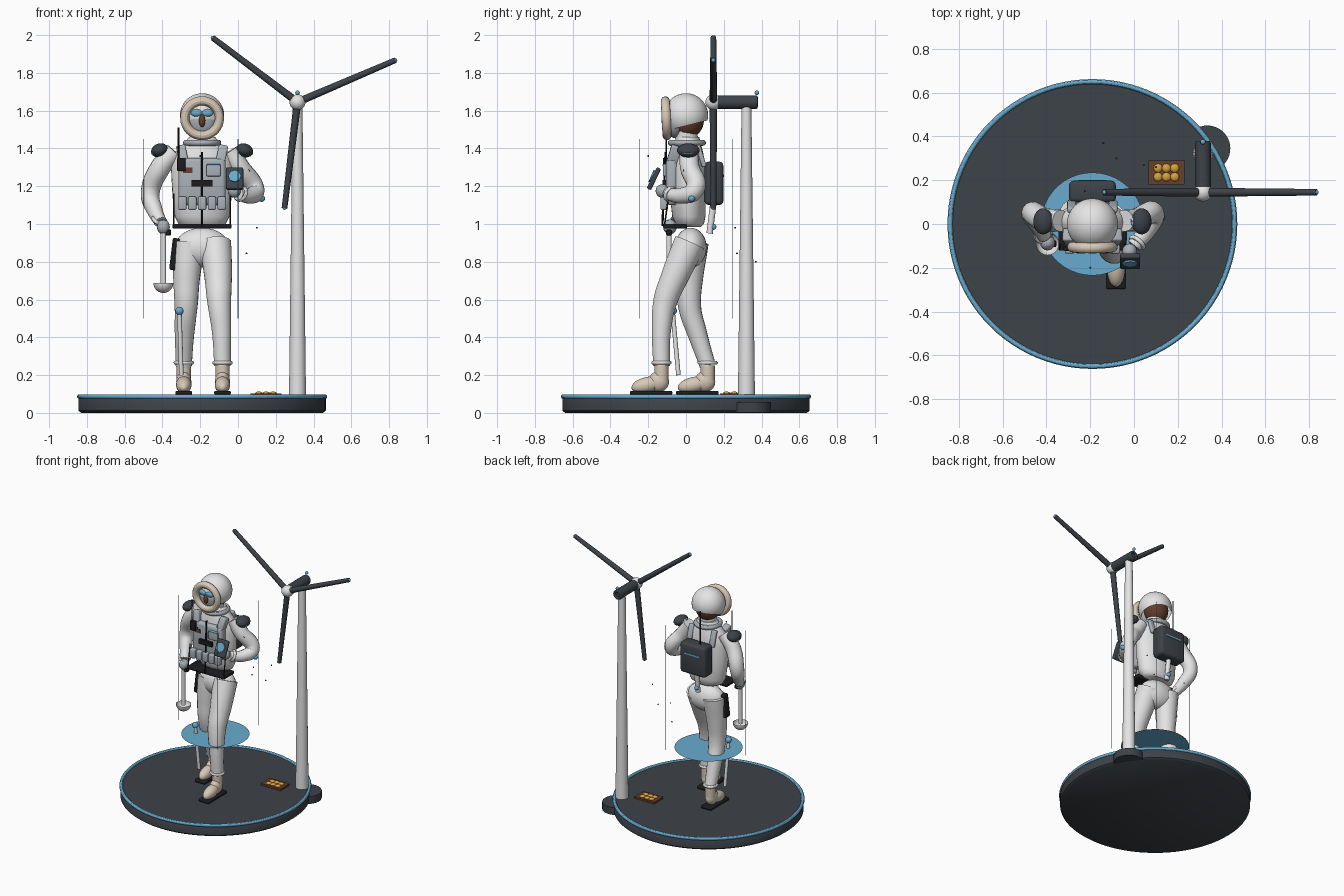
import bpy, bmesh, math
from mathutils import Vector, Matrix

if "Cube" in bpy.data.objects:
    bpy.data.objects.remove(bpy.data.objects["Cube"], do_unlink=True)

def material(name, r, g, b):
    m = bpy.data.materials.new(name)
    m.use_nodes = True
    m.diffuse_color = (r, g, b, 1)
    m.node_tree.nodes["Principled BSDF"].inputs["Base Color"].default_value = (r, g, b, 1)
    return m

WHITE = material("suit white", .78, .78, .78)
GREY = material("vest grey", .40, .44, .48)
DARK = material("charcoal", .048, .056, .066)
BLACK = material("black", .012, .012, .014)
BLUE = material("sky blue", .14, .41, .62)
BEIGE = material("beige", .68, .58, .47)
BROWN = material("brown", .13, .05, .025)
GOLD = material("gold", .66, .36, .05)

CX = -.19  # centre line of the figure and base

def finish(bm, name, mat, smooth=True):
    bmesh.ops.recalc_face_normals(bm, faces=bm.faces)
    me = bpy.data.meshes.new(name)
    bm.to_mesh(me)
    bm.free()
    ob = bpy.data.objects.new(name, me)
    bpy.context.collection.objects.link(ob)
    me.materials.append(mat)
    if smooth:
        bpy.ops.object.select_all(action='DESELECT')
        ob.select_set(True)
        bpy.context.view_layer.objects.active = ob
        bpy.ops.object.shade_smooth_by_angle(angle=math.radians(40))
    return ob

def box(name, mat, loc, size, tilt=(0, 0, 0), bevel=0):
    bm = bmesh.new()
    bmesh.ops.create_cube(bm, size=1, matrix=Matrix.Diagonal((*size, 1)))
    if bevel:
        bmesh.ops.bevel(bm, geom=bm.edges[:], offset=bevel, segments=3, affect='EDGES', profile=.5)
    ob = finish(bm, name, mat, bool(bevel))
    ob.location, ob.rotation_euler = loc, tilt
    return ob

def ball(name, mat, loc, r, seg=24, cut=None, tilt=(0, 0, 0)):
    r = (r, r, r) if isinstance(r, float) else r
    bm = bmesh.new()
    bmesh.ops.create_uvsphere(bm, u_segments=seg, v_segments=seg * 2 // 3, radius=1,
                              matrix=Matrix.Diagonal((*r, 1)))
    if cut:  # keep the part below the plane
        bmesh.ops.bisect_plane(bm, geom=bm.verts[:] + bm.edges[:] + bm.faces[:],
                               plane_co=cut[0], plane_no=cut[1], clear_outer=True)
    ob = finish(bm, name, mat)
    ob.location, ob.rotation_euler = loc, tilt
    return ob

def bar(name, mat, a, b, r1, r2=None, seg=16):
    a, b = Vector(a), Vector(b)
    bm = bmesh.new()
    bmesh.ops.create_cone(bm, cap_ends=True, segments=seg, radius1=r1,
                          radius2=r1 if r2 is None else r2, depth=(b - a).length)
    rot = (b - a).to_track_quat('Z', 'Y').to_matrix().to_4x4()
    bmesh.ops.transform(bm, matrix=Matrix.Translation((a + b) / 2) @ rot, verts=bm.verts)
    return finish(bm, name, mat)

def tube(name, mat, points):
    # Smooth tube through (x, y, z, radius) points
    cu = bpy.data.curves.new(name, 'CURVE')
    cu.dimensions, cu.bevel_depth, cu.bevel_resolution = '3D', 1, 6
    cu.use_fill_caps = True
    sp = cu.splines.new('BEZIER')
    sp.bezier_points.add(len(points) - 1)
    sp.radius_interpolation = 'CARDINAL'
    for bp, p in zip(sp.bezier_points, points):
        bp.co, bp.radius = p[:3], p[3]
        bp.handle_left_type = bp.handle_right_type = 'AUTO'
    tmp = bpy.data.objects.new(name + "_path", cu)
    bpy.context.collection.objects.link(tmp)
    bpy.context.view_layer.update()
    me = tmp.evaluated_get(bpy.context.evaluated_depsgraph_get()).to_mesh()
    bm = bmesh.new()
    bm.from_mesh(me)
    bpy.data.objects.remove(tmp, do_unlink=True)
    return finish(bm, name, mat)

def loft(name, mat, sections, n=32):
    # Stack of ellipses (z, half width, half depth, y)
    bm = bmesh.new()
    rings = [[bm.verts.new((CX + rx * math.cos(math.tau * i / n), cy + ry * math.sin(math.tau * i / n), z))
              for i in range(n)] for z, rx, ry, cy in sections]
    for lo, hi in zip(rings, rings[1:]):
        for i in range(n):
            bm.faces.new((lo[i], lo[(i + 1) % n], hi[(i + 1) % n], hi[i]))
    bm.faces.new(rings[0])
    bm.faces.new(rings[-1])
    return finish(bm, name, mat)

def ring(name, mat, loc, major, minor, tilt=(0, 0, 0), seg=32):
    bpy.ops.mesh.primitive_torus_add(location=loc, rotation=tilt, major_radius=major, minor_radius=minor,
                                     major_segments=seg, minor_segments=12)
    ob = bpy.context.object
    ob.name = name
    ob.data.materials.append(mat)
    bpy.ops.object.shade_smooth_by_angle()
    return ob

# Base
loft("base", DARK, [(0, .64, .64, 0), (.012, .655, .655, 0), (.075, .655, .655, 0), (.088, .645, .645, 0)], 96)
ring("base_rim", BLUE, (CX, 0, .086), .65, .012, seg=96)
bar("tower_foot", DARK, (.335, .345, .002), (.335, .345, .058), .105, seg=40)

# Wind turbine
HUB = Vector((.315, .145, 1.645))
bar("tower", WHITE, (.315, .32, .085), (.315, .32, 1.63), .045, .026, 28)
bar("nacelle", DARK, (.315, .17, 1.645), (.315, .37, 1.645), .036, seg=24)
ring("nacelle_edge", DARK, (.315, .37, 1.645), .026, .01, (math.pi / 2, 0, 0))
ball("beacon", BLUE, (.315, .375, 1.695), .012, 12)
ball("hub", WHITE, HUB, .042)
for i, deg in enumerate((23.2, 142.8, 263)):
    d = Vector((math.cos(math.radians(deg)), 0, math.sin(math.radians(deg))))
    bar(f"blade_{i}", DARK, HUB + d * .03, HUB + d * .565, .02, .015)
    ball(f"blade_tip_{i}", BLUE, HUB + d * .563, .011, 12)

# Sample tray
box("sample_tray", BROWN, (.148, .235, .094), (.165, .11, .016))
for i in range(6):
    ball(f"sample_{i}", GOLD, (.11 + i % 3 * .038, .215 + i // 3 * .04, .101), (.021, .021, .012), 12)

# Floating disc, light posts and dust
bm = bmesh.new()
bmesh.ops.create_circle(bm, cap_ends=True, segments=64, radius=.235)
finish(bm, "scan_disc", BLUE, False).location = (CX, 0, .48)
for i, (x, y) in enumerate(((-.5, 0), (0, -.245), (0, .245))):
    bar(f"light_post_{i}", BLUE, (x, y, .5), (x, y, 1.45), .0018, seg=6)
for i, p in enumerate(((.1, .26, .98), (.045, .27, .845), (-.14, .37, .8), (-.08, .3, .9), (-.2, -.2, 1.36))):
    ball(f"dust_{i}", DARK, p, .005, 8)

# Legs and boots: left leg forward, right leg behind
LEGS = {"left": [(-.12, .02, .9, .085), (-.105, -.06, .72, .074), (-.1, -.11, .59, .064),
                 (-.088, -.13, .44, .052), (-.082, -.13, .25, .045)],
        "right": [(-.26, .035, .9, .085), (-.272, .02, .72, .072), (-.275, .02, .56, .061),
                  (-.283, .06, .42, .052), (-.287, .115, .25, .043)]}
for side, path in LEGS.items():
    x, y = path[-1][:2]
    tube(side + "_leg", WHITE, path)
    ring(side + "_cuff", WHITE, (x, y, .266), .044, .01)
    bar(side + "_ankle", BEIGE, (x, y, .17), (x, y, .25), .038)
    ball(side + "_boot_heel", BEIGE, (x, y - .015, .165), (.04, .055, .055))
    ball(side + "_boot_toe", BEIGE, (x, y - .075, .148), (.041, .085, .042), tilt=(.22, 0, 0))
    box(side + "_sole", BLACK, (x, y - .055, .106), (.088, .225, .022), bevel=.008)

# Pelvis and torso
ball("pelvis", WHITE, (CX, .025, .875), (.145, .085, .105))
loft("torso", WHITE, [(.985, .1, .06, .02), (1.0, .125, .075, .02), (1.04, .145, .088, .015),
                      (1.15, .157, .095, .01), (1.3, .165, .09, .01), (1.37, .15, .083, .01),
                      (1.42, .1, .07, .01), (1.46, .07, .06, .01)])
ring("collar", GREY, (CX, .005, 1.43), .085, .016)

# Vest, belt and chest gear
box("vest", GREY, (CX, -.075, 1.225), (.25, .06, .25), bevel=.02)
for s in (-1, 1):
    box(f"shoulder_strap_{s}", GREY, (CX + s * .105, -.06, 1.37), (.05, .06, .09), (-.3, s * .2, 0), .01)
    box(f"back_strap_{s}", GREY, (CX + s * .095, .08, 1.36), (.04, .025, .12), (.3, 0, 0), .008)
    bar(f"side_cord_{s}", BLACK, (CX + s * .15, -.115, .985), (CX + s * .15, -.09, 1.16), .004, seg=8)
for i in range(5):
    box(f"pouch_{i}", GREY, (CX - .104 + i * .052, -.115, 1.11), (.044, .04, .07), bevel=.008)
bar("chest_zip", BLACK, (CX, -.125, .99), (CX, -.108, 1.38), .006, seg=8)
box("chest_clip", BLACK, (CX, -.112, 1.215), (.11, .025, .034))
box("chest_patch", BROWN, (-.265, -.107, 1.285), (.05, .008, .028))
box("chest_display", GREY, (-.13, -.11, 1.285), (.075, .025, .065), bevel=.006)
box("chest_display_screen", BLUE, (-.13, -.122, 1.312), (.07, .006, .008))
box("radio", BLACK, (-.3, -.105, 1.315), (.045, .035, .07), bevel=.005)
bar("radio_aerial", BLACK, (-.315, -.105, 1.34), (-.315, -.105, 1.51), .004, seg=8)
box("belt", BLACK, (CX, -.058, .988), (.312, .125, .024), bevel=.006)
box("holster", BLACK, (-.335, .01, .84), (.04, .055, .17), (0, .12, 0), .01)

# Arms
tube("right_arm", WHITE, [(-.335, .015, 1.385, .05), (-.41, .02, 1.3, .054), (-.465, .05, 1.16, .05),
                          (-.44, 0, 1.07, .042), (-.41, -.055, 1.01, .034)])
tube("left_arm", WHITE, [(-.045, .015, 1.385, .05), (.01, .02, 1.3, .052), (.09, .045, 1.18, .05),
                         (.065, -.02, 1.15, .042), (0, -.1, 1.16, .034)])
ring("right_wrist", WHITE, (-.415, -.05, 1.02), .035, .01, (.5, .4, 0))
ring("left_wrist", WHITE, (.015, -.085, 1.16), .035, .01, (1.2, 0, -.7))
ball("right_hand", GREY, (-.395, -.085, .985), (.034, .036, .04), 16)
ball("left_hand", GREY, (-.02, -.125, 1.175), (.034, .036, .036), 16)
ball("elbow_light", BLUE, (.125, .03, 1.135), .018, 12)
for side, s in (("left", 1), ("right", -1)):
    ball(side + "_shoulder_pad", DARK, (CX + s * .225, .012, 1.39), (.046, .06, .036), tilt=(0, s * .35, 0))
    ring(side + "_shoulder_trim", BLUE, (CX + s * .222, .012, 1.388), .047, .004, (0, s * .35, 0))
box("arm_badge", BLACK, (.05, .012, 1.295), (.008, .05, .04), (0, -.55, 0))

# Hand-held tablet and scoop
box("tablet", DARK, (-.018, -.17, 1.24), (.092, .025, .125), (-.45, 0, 0), .008)
bar("tablet_screen", BLUE, (-.018, -.178, 1.252), (-.018, -.185, 1.255), .034, seg=8)
bar("scoop_handle", WHITE, (-.395, -.09, .68), (-.395, -.09, 1.02), .014)
box("scoop_grip", BLACK, (-.37, -.09, .955), (.03, .03, .03), bevel=.005)
ball("scoop_bowl", WHITE, (-.395, -.09, .688), .053, cut=((0, 0, 0), (0, 0, 1)))

# Sampling pole beside the right leg
bar("leg_pole", WHITE, (-.3, -.04, .2), (-.31, -.07, .53), .012)
ball("leg_pole_light", BLUE, (-.31, -.07, .54), .022, 16)

# Backpack
box("backpack", DARK, (CX, .148, 1.215), (.215, .1, .23), bevel=.022)
box("backpack_stripe", BLUE, (CX, .199, 1.255), (.13, .006, .012))
bar("backpack_aerial", BLACK, (-.225, .15, 1.32), (-.225, .15, 1.58), .005, seg=8)
bar("backpack_hose", WHITE, (CX, .145, 1.11), (CX, .125, .95), .017)
ball("backpack_hose_light", BLUE, (CX, .145, .985), .016, 12)

# Head, helmet and visor
bar("neck", WHITE, (CX, .005, 1.42), (CX, 0, 1.5), .06)
ball("head", BROWN, (CX, .01, 1.55), (.085, .085, .095))
ball("helmet", WHITE, (CX, 0, 1.575), .117, 36, ((0, 0, -.055), (0, .25, -1)))
ball("face_mask", GREY, (CX, -.06, 1.555), (.082, .055, .1))
ring("visor_rim", BEIGE, (CX, -.105, 1.56), .092, .024, (math.pi / 2 + .05, 0, 0))
for s in (-1, 1):
    ball(f"goggle_{s}", BLUE, (CX + s * .028, -.108, 1.588), (.032, .016, .02), 16)
ball("nose", BROWN, (CX, -.112, 1.548), (.017, .018, .036), 16)
